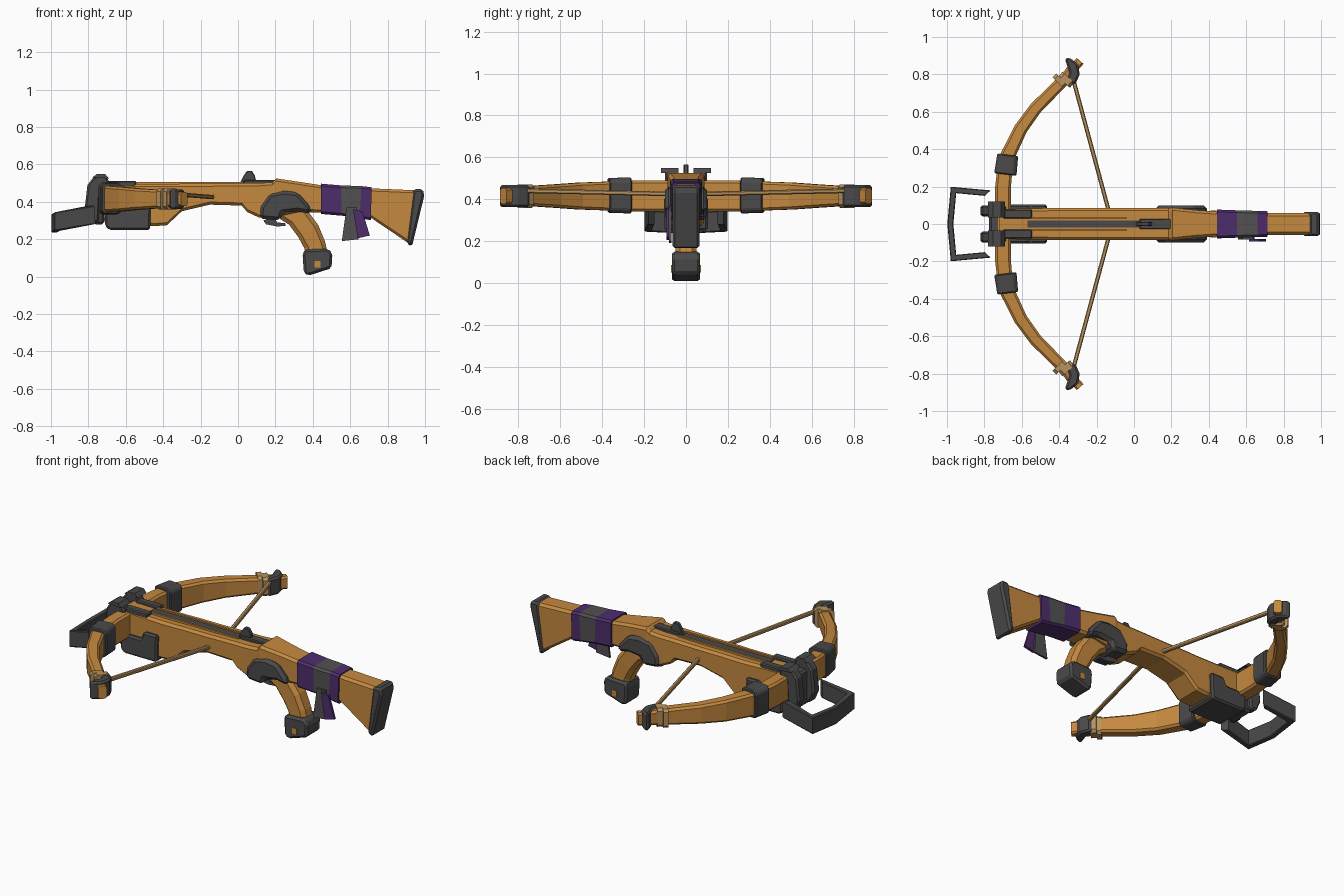
import bpy, bmesh, math
from mathutils import Vector as V

if "Cube" in bpy.data.objects:
    bpy.data.objects.remove(bpy.data.objects["Cube"])


def material(name, rgb):
    m = bpy.data.materials.new(name)
    m.diffuse_color = (*rgb, 1)
    m.use_nodes = True
    m.node_tree.nodes["Principled BSDF"].inputs["Base Color"].default_value = m.diffuse_color
    return m


WOOD = material("honey wood", (0.56, 0.25, 0.05))
IRON = material("dark iron", (0.07, 0.067, 0.067))
CLOTH = material("purple cloth", (0.075, 0.027, 0.15))
GREY = material("grey cloth", (0.085, 0.08, 0.08))
CORD = material("tan cord", (0.48, 0.29, 0.115))


def finish(name, bm, mats, bevel=0.0):
    bmesh.ops.recalc_face_normals(bm, faces=bm.faces)
    me = bpy.data.meshes.new(name)
    bm.to_mesh(me)
    bm.free()
    for m in mats:
        me.materials.append(m)
    ob = bpy.data.objects.new(name, me)
    bpy.context.collection.objects.link(ob)
    if bevel:
        b = ob.modifiers.new("bevel", 'BEVEL')
        b.width, b.segments = bevel, 1
        b.limit_method, b.angle_limit = 'ANGLE', math.radians(35)
    return ob


def prism(name, pts, lo, hi, mat, axis='y', bevel=0.0):
    """Extrude a 2D outline (xz along y, or xy along z)."""
    bm = bmesh.new()
    put = (lambda p, d: (p[0], d, p[1])) if axis == 'y' else (lambda p, d: (p[0], p[1], d))
    a, b = ([bm.verts.new(put(p, d)) for p in pts] for d in (lo, hi))
    bm.faces.new(a)
    bm.faces.new(b)
    for i in range(len(pts)):
        j = (i + 1) % len(pts)
        bm.faces.new((a[i], a[j], b[j], b[i]))
    return finish(name, bm, [mat], bevel)


def box(name, x0, x1, y0, y1, z0, z1, mat, bevel=0.0):
    return prism(name, [(x0, z0), (x1, z0), (x1, z1), (x0, z1)], y0, y1, mat, bevel=bevel)


def ring(c, u, v, ch):
    """Chamfered rectangle around c with half-axes u, v."""
    cu, cv = 1 - ch / u.length, 1 - ch / v.length
    return [c + u * s + v * t for s, t in ((1, -cv), (1, cv), (cu, 1), (-cu, 1),
                                           (-1, cv), (-1, -cv), (-cu, -1), (cu, -1))]


def loft(name, rings, mats, closed=False, rule=None, bevel=0.0):
    bm = bmesh.new()
    rs = [[bm.verts.new(p) for p in r] for r in rings]
    n = len(rs[0])
    for k in range(len(rs) if closed else len(rs) - 1):
        a, b = rs[k], rs[(k + 1) % len(rs)]
        for i in range(n):
            j = (i + 1) % n
            f = bm.faces.new((a[i], a[j], b[j], b[i]))
            if rule:
                f.material_index = rule(f.calc_center_median())
    if not closed:
        bm.faces.new(rs[0])
        bm.faces.new(rs[-1])
    return finish(name, bm, mats, bevel)


def sweep_rings(path, sizes, up, ch, closed=False):
    """Mitred rings along a path; sizes = (half thickness, half height along up)."""
    path, out, n = [V(p) for p in path], [], len(path)
    up = V(up)
    for i, p in enumerate(path):
        q = path[(i - 1) % n] if closed or i else None
        r = path[(i + 1) % n] if closed or i < n - 1 else None
        d1 = (p - q).normalized() if q else (r - p).normalized()
        d2 = (r - p).normalized() if r else d1
        side = (d1 + d2).normalized().cross(up).normalized()
        mitre = 1 / max(0.5, (d1 + d2).length / 2)
        a, b = sizes[i]
        out.append(ring(p, side * a * mitre, up * b, ch))
    return out


def stations(rows, ch):
    """Stock sections: x top, z top, x bottom, z bottom, half width."""
    return [ring(V(((a + c) / 2, 0, (b + d) / 2)), V((0, w, 0)),
                 V(((a - c) / 2, 0, (b - d) / 2)), ch) for a, b, c, d, w in rows]


# Wooden stock, butt plate and fore-end
loft("stock", stations([
    (-.72, .50, -.72, .30, .08), (-.45, .495, -.45, .27, .085), (-.38, .495, -.38, .275, .085),
    (-.30, .497, -.30, .35, .085), (-.15, .497, -.15, .385, .085), (.02, .50, .02, .38, .085),
    (.05, .50, .05, .345, .085), (.115, .50, .115, .315, .085), (.185, .505, .185, .315, .085),
    (.205, .525, .205, .32, .088), (.32, .508, .32, .345, .075), (.45, .488, .45, .343, .066),
    (.71, .472, .71, .315, .058), (.945, .462, .91, .18, .058)], .014), [WOOD])
prism("butt_plate", [(.937, .468), (.99, .468), (.995, .43), (.93, .16), (.90, .18)],
      -.065, .065, IRON, bevel=.012)

# Bolt rail, latch housing and sight on top
box("bolt_rail", -.57, .19, -.02, .02, .48, .503, IRON)
for s in (-1, 1):
    box("rail_lip", -.56, .03, s * .032 - .006, s * .032 + .006, .48, .507, WOOD)
box("latch_housing", .03, .2, -.028, .028, .48, .516, IRON, .005)
prism("rear_sight", [(.01, .5), (.03, .54), (.048, .565), (.075, .565), (.09, .54), (.1, .5)],
      -.012, .012, IRON, bevel=.004)

# Grip with bracket, trigger, pommel and studs
prism("grip_bracket", [(.115, .31), (.12, .375), (.17, .445), (.245, .46), (.32, .45), (.39, .37),
                       (.39, .335), (.32, .35), (.24, .34), (.225, .30)], -.1, .1, IRON, bevel=.02)
loft("grip", sweep_rings([(.24, 0, .37), (.315, 0, .325), (.375, 0, .245), (.41, 0, .17), (.425, 0, .1)],
                         [(.06, .05), (.062, .052), (.062, .052), (.058, .05), (.058, .05)],
                         (0, 1, 0), .022), [WOOD])
prism("trigger", [(.135, .30), (.15, .28), (.21, .268), (.255, .272), (.255, .285), (.21, .29), (.19, .32)],
      -.015, .015, IRON)
prism("pommel", [(.345, .125), (.36, .145), (.48, .15), (.505, .125), (.5, .045), (.375, .005), (.352, .02)],
      -.068, .068, IRON, bevel=.022)
for s in (-1, 1):
    box("pommel_stud", .41, .44, s * .068 - .004, s * .068 + .004, .05, .085, WOOD)

# Cloth wrap with a grey stripe and hanging tails
loft("cloth_wrap", stations([
    (.445, .497, .445, .335, .077), (.55, .488, .555, .326, .073), (.66, .484, .65, .312, .07),
    (.715, .478, .71, .302, .068)], .012), [CLOTH, GREY],
    rule=lambda c: int(.56 < c.x < .65 and c.z > .34))
prism("grey_tail", [(.58, .37), (.635, .37), (.645, .2), (.555, .19)], -.082, -.07, GREY)
prism("purple_tail", [(.615, .36), (.665, .35), (.705, .22), (.64, .205)], -.094, -.08, CLOTH)

# Iron fore-end block under the stock and front plate
prism("fore_block", [(-.71, .27), (-.69, .25), (-.47, .25), (-.465, .41), (-.555, .41), (-.575, .365),
                     (-.71, .365)], -.104, .104, IRON, bevel=.01)
box("front_plate", -.775, -.715, -.075, .075, .28, .49, IRON, .012)

# Stirrup loop
loft("stirrup", sweep_rings([(-.782, -.165, .33), (-.965, -.182, .295), (-.982, 0, .285),
                             (-.965, .182, .295), (-.782, .165, .33)],
                            [(.016, .05)] * 5, (0, 0, 1), .005, True), [IRON])

LIMB = [(-.70, 0, .415), (-.70, .2, .415), (-.685, .345, .415), (-.605, .51, .415), (-.525, .62, .415),
        (-.40, .745, .415), (-.36, .785, .415), (-.31, .86, .415)]
LSIZE = [(.042, .075), (.042, .075), (.04, .07), (.036, .064), (.034, .056), (.032, .048),
         (.03, .044), (.026, .04)]

for s, side in ((-1, "near"), (1, "far")):
    def m(pts):
        return [(p[0], p[1] * s, *p[2:]) for p in pts]

    # Bow limb with iron clip and tip
    loft(f"bow_limb_{side}", sweep_rings(m(LIMB), LSIZE, (0, 0, 1), .012), [WOOD])
    loft(f"limb_clip_{side}", sweep_rings(m([(-.688, .265, .418), (-.675, .37, .418)]),
                                          [(.06, .086), (.056, .083)], (0, 0, 1), .018), [IRON], bevel=.006)
    prism(f"limb_tip_{side}", m([(-.37, .885), (-.345, .89), (-.30, .855), (-.29, .80), (-.315, .745),
                                 (-.365, .76), (-.345, .81)]), .362, .467, IRON, 'z', .01)
    loft(f"tip_peg_{side}", sweep_rings(m([(-.325, .83, .415), (-.288, .872, .415)]),
                                        [(.024, .038)] * 2, (0, 0, 1), .01), [WOOD])
    # Cord binding and bowstring
    for k, (a, b) in enumerate((((-.405, .755), (-.385, .775)), ((-.375, .757), (-.35, .785)))):
        loft(f"cord_binding_{side}_{k}", sweep_rings(m([(*a, .415), (*b, .415)]),
                                                     [(.043, .056)] * 2, (0, 0, 1), .015), [CORD])
    loft(f"bowstring_{side}", sweep_rings(m([(-.36, .775, .44), (-.32, .755, .44), (-.135, .07, .425)]),
                                          [(.011, .011)] * 3, (0, 0, 1), .005), [CORD])

    # Clamp hook over the fore-end, top strap and flared cap
    y0, y1 = sorted((s * .04, s * .1))
    prism(f"clamp_hook_{side}", [(-.79, .29), (-.82, .36), (-.805, .49), (-.77, .535), (-.705, .54),
                                 (-.685, .5), (-.685, .46), (-.735, .46), (-.745, .29)],
          y0, y1, IRON, bevel=.01)
    y0, y1 = sorted((s * .035, s * .12))
    prism(f"clamp_cap_{side}", [(-.78, .53), (-.755, .548), (-.71, .548), (-.69, .525)], y0, y1, IRON)
    y0, y1 = sorted((s * .03, s * .078))
    box(f"top_strap_{side}", -.70, -.545, y0, y1, .47, .512, IRON, .006)
